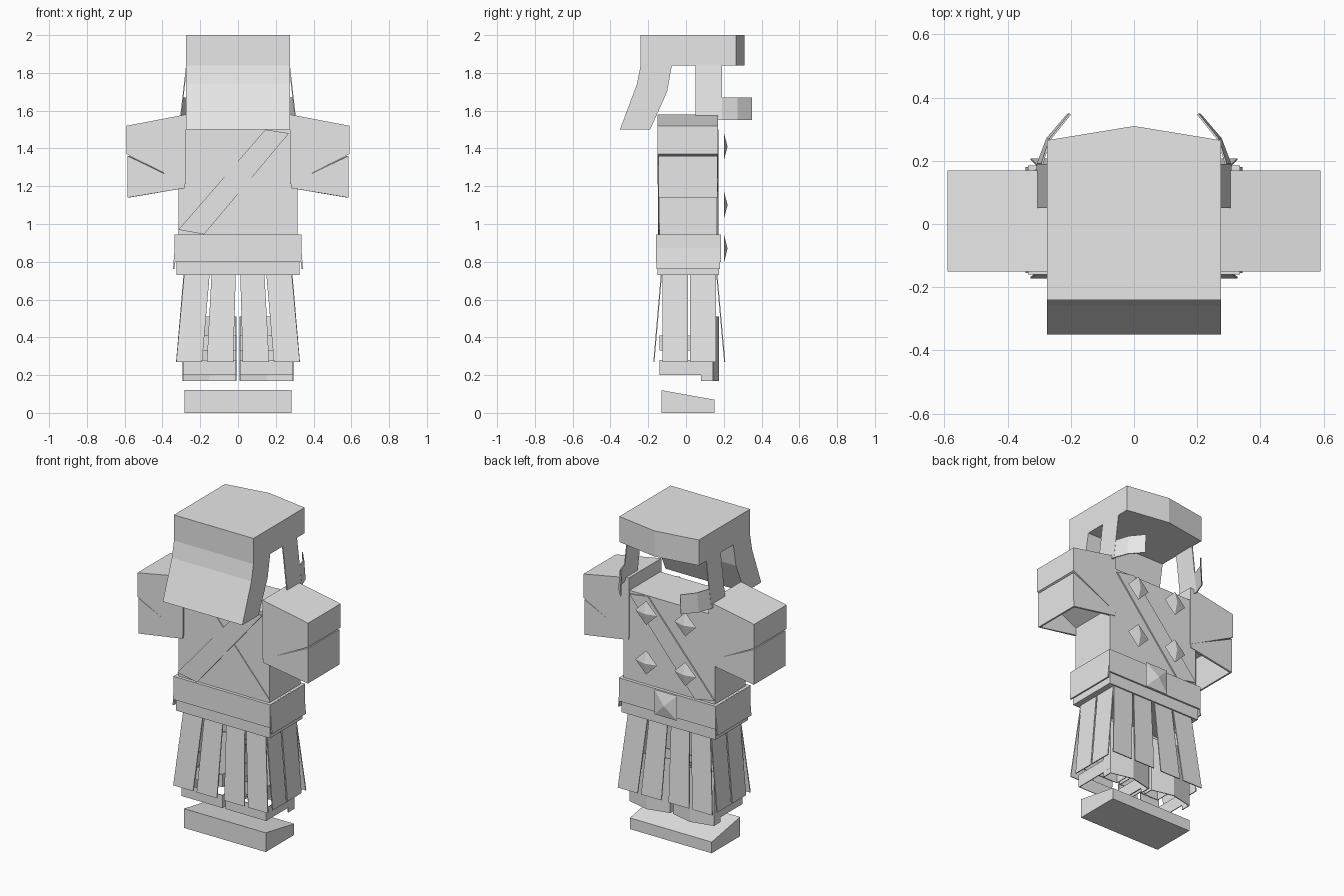
import bpy, bmesh, math

cube = bpy.data.objects.get("Cube")
if cube:
    bpy.data.objects.remove(cube, do_unlink=True)

GREY = (0.8, 0.8, 0.8, 1)
mat = bpy.data.materials.new("plain grey")
mat.use_nodes = True
mat.diffuse_color = GREY
mat.node_tree.nodes["Principled BSDF"].inputs["Base Color"].default_value = GREY


def mesh(name, verts, faces, thick=0):
    """Mesh object from faces, thickened into a plate when asked."""
    me = bpy.data.meshes.new(name)
    me.from_pydata(verts, [], faces)
    bm = bmesh.new()
    bm.from_mesh(me)
    bmesh.ops.recalc_face_normals(bm, faces=bm.faces)
    bm.to_mesh(me)
    bm.free()
    me.materials.append(mat)
    ob = bpy.data.objects.new(name, me)
    bpy.context.scene.collection.objects.link(ob)
    if thick:
        mod = ob.modifiers.new("Thickness", "SOLIDIFY")
        mod.thickness = thick
        mod.offset = 0
    return ob


def prism(name, pts, axis, lo, hi):
    """Extrude a flat outline along x, y or z."""
    def place(p, d):
        a, b = p
        return {"x": (d, a, b), "y": (a, d, b), "z": (a, b, d)}[axis]
    n = len(pts)
    verts = [place(p, lo) for p in pts] + [place(p, hi) for p in pts]
    faces = [tuple(range(n)), tuple(range(n, 2 * n))]
    faces += [(i, (i + 1) % n, n + (i + 1) % n, n + i) for i in range(n)]
    return mesh(name, verts, faces)


def box(name, x0, x1, y0, y1, z0, z1):
    return prism(name, [(x0, y0), (x1, y0), (x1, y1), (x0, y1)], "z", z0, z1)


def strip(name, top, bottom, thick=0.006):
    """Bent plate between two matching point rows."""
    n = len(top)
    faces = [(i, i + 1, n + i + 1, n + i) for i in range(n - 1)]
    return mesh(name, top + bottom, faces, thick)


def wall(name, path, z0, z1, thick):
    """Upright plate following a path on the ground plane."""
    return strip(name, [(x, y, z1) for x, y in path],
                 [(x, y, z0) for x, y in path], thick)


def stud(name, x, y, z, r, turn):
    """Low four-sided pyramid pointing backwards."""
    verts = []
    for i in range(4):
        a = turn + i * math.pi / 2
        verts.append((x + r * math.cos(a), y, z + r * math.sin(a)))
    verts.append((x, y + 0.02, z))
    mesh(name, verts, [(0, 1, 2, 3)] + [(i, (i + 1) % 4, 4) for i in range(4)])


# Helmet: cap with a shallow back ridge, flared guard
W = 0.275
prism("helmet_cap", [(-W, -0.24), (W, -0.24), (W, 0.265), (0, 0.31), (-W, 0.265)],
      "z", 1.84, 2.0)
prism("helmet_guard", [(-0.24, 1.84), (-0.26, 1.74), (-0.35, 1.5), (-0.19, 1.5),
                       (-0.10, 1.70), (-0.075, 1.84)], "x", -W, W)

# Torso, waist and belt
box("torso", -0.315, 0.315, -0.14, 0.165, 0.74, 1.5)
box("waist", -0.325, 0.325, -0.15, 0.175, 0.73, 0.8)
box("belt", -0.335, 0.335, -0.16, 0.185, 0.8, 0.945)

# Diagonal chest straps
sash = [(0.145, 1.5), (0.27, 1.48), (-0.18, 0.945), (-0.315, 0.97)]
prism("front_strap", sash, "y", -0.149, -0.14)
prism("front_under_strap", [(-x, z) for x, z in sash], "y", -0.145, -0.14)
prism("back_strap", sash, "y", 0.165, 0.173)

# Back studs and buckle
for x in (-0.135, 0.135):
    for z in (1.1, 1.41):
        stud("back_stud", x, 0.2, z, 0.075, 0)
stud("buckle", 0, 0.2, 0.87, 0.11, math.pi / 4)

for s, side in ((1, "left"), (-1, "right")):
    # Cheek strap and its curled end flap
    strip(side + "_cheek_strap",
          [(s * 0.272, 0.05, 1.84), (s * 0.272, 0.19, 1.84)],
          [(s * 0.305, 0.05, 1.55), (s * 0.305, 0.19, 1.55)])
    strip(side + "_cheek_flap",
          [(s * 0.291, 0.19, 1.67), (s * 0.265, 0.27, 1.67), (s * 0.202, 0.348, 1.67)],
          [(s * 0.305, 0.19, 1.55), (s * 0.275, 0.27, 1.55), (s * 0.208, 0.348, 1.55)])

    # Shoulder guard with an open sleeve below
    prism(side + "_shoulder", [(s * 0.275, 1.58), (s * 0.59, 1.52), (s * 0.59, 1.37),
                               (s * 0.275, 1.21)], "y", -0.15, 0.17)
    strip(side + "_sleeve",
          [(s * 0.28, -0.142, 1.215), (s * 0.58, -0.142, 1.36),
           (s * 0.58, 0.162, 1.36), (s * 0.28, 0.162, 1.215)],
          [(s * 0.28, -0.142, 1.19), (s * 0.58, -0.142, 1.14),
           (s * 0.58, 0.162, 1.14), (s * 0.28, 0.162, 1.19)], 0.014)

    # Belt side plate
    strip(side + "_belt_plate",
          [(s * 0.325, -0.155, 0.945), (s * 0.325, 0.18, 0.945)],
          [(s * 0.34, -0.155, 0.762), (s * 0.34, 0.18, 0.762)], 0.008)

    # Skirt panels: two per half at front and back, two on the side
    for y0, y1, end in ((-0.13, -0.17, "front"), (0.163, 0.205, "back")):
        for a, b, c, d in ((0.012, 0.14, 0.025, 0.165), (0.15, 0.285, 0.19, 0.327)):
            strip(side + "_" + end + "_skirt_panel",
                  [(s * a, y0, 0.735), (s * b, y0, 0.735)],
                  [(s * c, y1, 0.27), (s * d, y1, 0.27)])
    for a, b in ((-0.125, 0.01), (0.02, 0.16)):
        strip(side + "_side_skirt_panel",
              [(s * 0.285, a, 0.735), (s * 0.285, b, 0.735)],
              [(s * 0.325, a, 0.27), (s * 0.325, b, 0.27)])

    # Shin guard: peaked back plate held by two open bands
    wall(side + "_calf_plate",
         [(s * 0.29, 0.08), (s * 0.29, 0.14), (s * 0.15, 0.172), (s * 0.012, 0.14),
          (s * 0.012, 0.08)], 0.17, 0.51, 0.006)
    for z0, z1 in ((0.2, 0.28), (0.33, 0.41)):
        wall(side + "_shin_band",
             [(s * 0.29, 0.14), (s * 0.29, -0.137), (s * 0.012, -0.137),
              (s * 0.012, 0.14)], z0, z1, 0.006)

# Wedge sole
prism("sole", [(-0.13, 0), (0.15, 0), (0.15, 0.07), (-0.13, 0.12)], "x", -0.283, 0.283)
